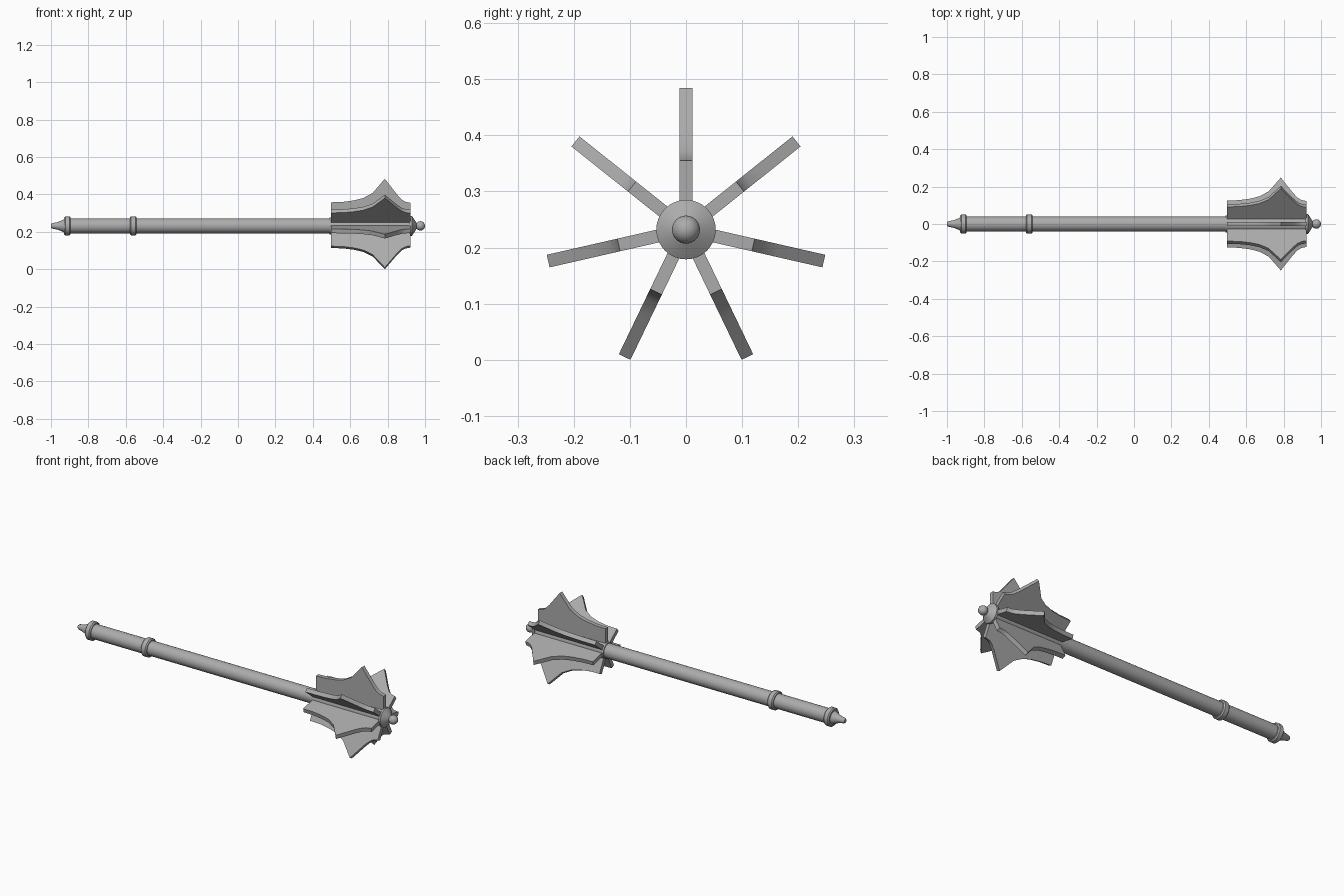
import bpy, bmesh
from math import pi, cos, sin, radians
from mathutils import Matrix

if "Cube" in bpy.data.objects:
    bpy.data.objects.remove(bpy.data.objects["Cube"])

AXIS_Z = 0.232
FLANGES = 7

# Dark steel colour for every part
steel = bpy.data.materials.new("steel")
steel.diffuse_color = (0.41, 0.41, 0.41, 1)
steel.use_nodes = True
steel.node_tree.nodes["Principled BSDF"].inputs["Base Color"].default_value = steel.diffuse_color


def finish(name, bm):
    bmesh.ops.recalc_face_normals(bm, faces=bm.faces[:])
    me = bpy.data.meshes.new(name)
    bm.to_mesh(me)
    bm.free()
    me.materials.append(steel)
    ob = bpy.data.objects.new(name, me)
    ob.location.z = AXIS_Z
    bpy.context.collection.objects.link(ob)
    bpy.ops.object.select_all(action='DESELECT')
    ob.select_set(True)
    bpy.context.view_layer.objects.active = ob
    bpy.ops.object.shade_smooth_by_angle(angle=radians(30))
    return ob


def lathe(name, profile, sides=32):
    """Revolve (x, radius) points around the x axis and cap both ends."""
    bm = bmesh.new()
    rings = [[bm.verts.new((x, r * cos(2 * pi * i / sides), r * sin(2 * pi * i / sides)))
              for i in range(sides)] for x, r in profile]
    for a, b in zip(rings, rings[1:]):
        for i in range(sides):
            j = (i + 1) % sides
            bm.faces.new((a[i], a[j], b[j], b[i]))
    bm.faces.new(rings[0])
    bm.faces.new(rings[-1])
    return finish(name, bm)


def collar(name, x, half, r):
    b = 0.006
    lathe(name, [(x - half, r - b), (x - half + b, r), (x + half - b, r), (x + half, r - b)])


# Shaft, grip rings and pommel
lathe("shaft", [(-0.92, 0.04), (0.52, 0.04)])
collar("pommel_ring", -0.912, 0.017, 0.051)
collar("grip_ring", -0.56, 0.018, 0.051)
lathe("pommel_spike", [(-1.0, 0.010), (-0.995, 0.014), (-0.965, 0.020),
                       (-0.945, 0.028), (-0.925, 0.038)])

# Head core with tapered cap
lathe("head_core", [(0.488, 0.045), (0.918, 0.045)])
lathe("head_cap", [(0.918, 0.053), (0.930, 0.053), (0.946, 0.030), (0.955, 0.014), (0.965, 0.014)])

# Ball finial
bm = bmesh.new()
bmesh.ops.create_uvsphere(bm, u_segments=24, v_segments=16, radius=0.025,
                          matrix=Matrix.Translation((0.975, 0, 0)) @ Matrix.Rotation(pi / 2, 4, 'Y'))
finish("finial_ball", bm)

# Pointed flanges arranged around the head
outline = [(0.497, 0.03), (0.497, 0.126), (0.56, 0.128), (0.62, 0.136), (0.67, 0.149),
           (0.72, 0.176), (0.785, 0.252), (0.85, 0.168),
           (0.875, 0.141), (0.895, 0.129), (0.922, 0.123), (0.922, 0.03)]
HALF = 0.0115
for k in range(FLANGES):
    bm = bmesh.new()
    sides = [[bm.verts.new((x, y, r)) for x, r in outline] for y in (-HALF, HALF)]
    for s in sides:
        bm.faces.new(s)
    for i in range(len(outline)):
        j = (i + 1) % len(outline)
        bm.faces.new((sides[0][i], sides[0][j], sides[1][j], sides[1][i]))
    bm.transform(Matrix.Rotation(2 * pi * k / FLANGES, 4, 'X'))
    finish(f"flange_{k + 1}", bm)
